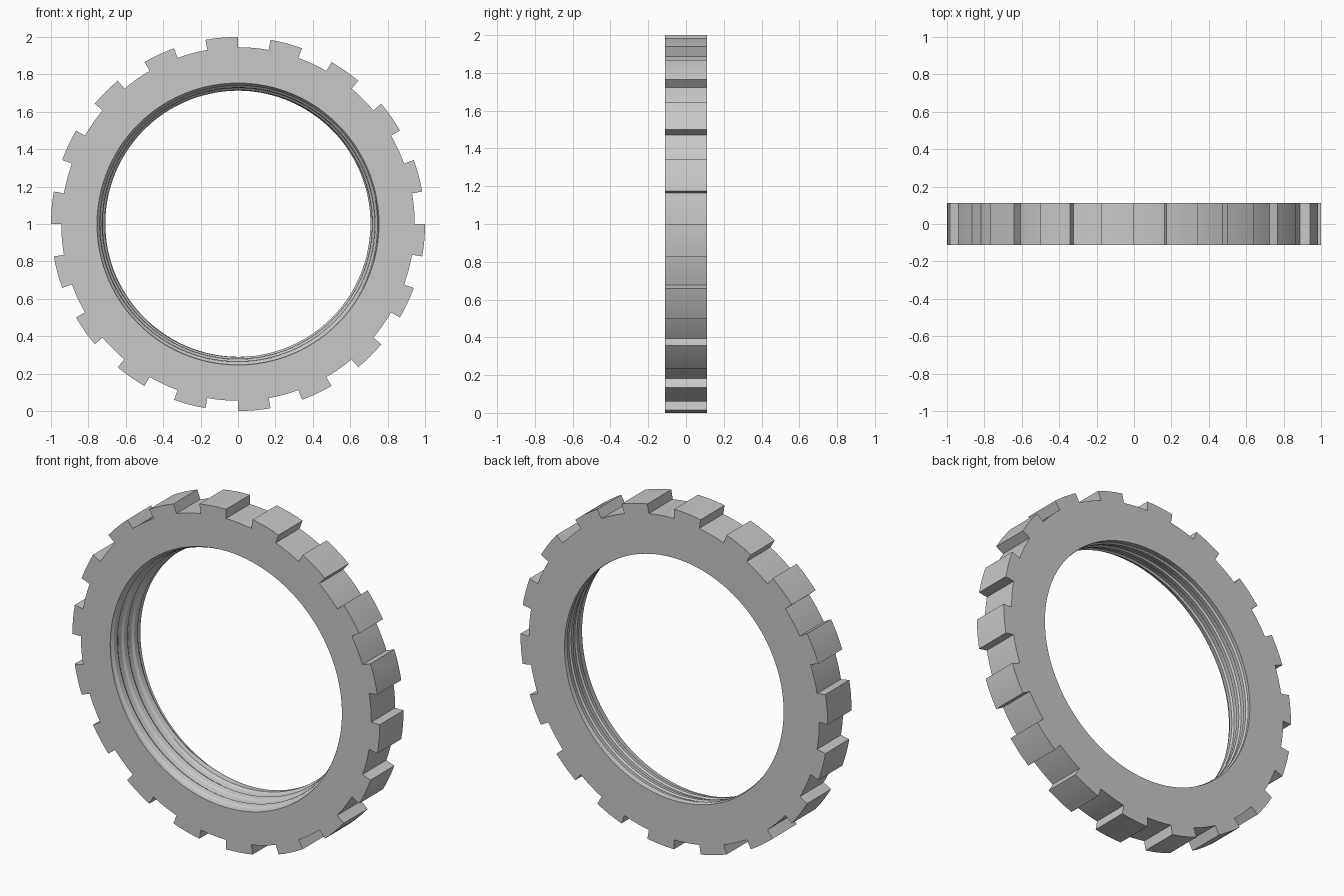
import bpy, bmesh, math

if "Cube" in bpy.data.objects:
    bpy.data.objects.remove(bpy.data.objects["Cube"], do_unlink=True)

HALF = 0.111            # half thickness
ROOT, TIP = 0.945, 1.0  # outer radii
TEETH, STEPS = 18, 8    # facets per tooth spacing
N = TEETH * STEPS
TURNS = 3
PITCH = 2 * HALF / TURNS
# one thread turn: (fraction of the pitch, depth weight)
THREAD = [(0.0, 0.0), (0.35, 0.0), (0.5, 1.0), (0.85, 1.0), (1.0, 0.0)]

bm = bmesh.new()
cache = {}


def vert(angle, r, y):
    """Shared vertex in cylinder coordinates, angle from the lowest point."""
    co = (r * math.sin(angle), y, 1 - r * math.cos(angle))
    key = tuple(round(c, 5) + 0.0 for c in co)
    if key not in cache:
        cache[key] = bm.verts.new(co)
    return cache[key]


def face(*corners):
    vs = list(dict.fromkeys(corners))
    if len(vs) > 2 and not bm.faces.get(vs):
        bm.faces.new(vs)


def bore_radius(angle, y):
    """Tapered bore with a helical thread that fades out at both rims."""
    phase = ((y + HALF) / PITCH - angle / math.tau) % 1.0
    if phase > 1 - 1e-6:
        phase = 0.0
    for (f0, d0), (f1, d1) in zip(THREAD, THREAD[1:]):
        if f0 <= phase <= f1:
            depth = d0 + (d1 - d0) * (phase - f0) / (f1 - f0)
            break
    taper = (y + HALF) / (2 * HALF)
    fade = min(1, (HALF - abs(y)) / 0.02)
    return 0.754 - 0.041 * taper - 0.009 * depth * fade


def bore_vert(i, row):
    angle = math.tau * i / N
    y = -HALF + PITCH * (row + i / N)
    y = min(HALF, max(-HALF, y))
    return vert(angle, bore_radius(angle, y), y)


# threaded bore, clipped at both faces
rows = [k + f for k in range(-1, TURNS + 1) for f, _ in THREAD[:-1]] + [TURNS + 1]
for i in range(N):
    for r0, r1 in zip(rows, rows[1:]):
        face(bore_vert(i, r0), bore_vert(i + 1, r0),
             bore_vert(i + 1, r1), bore_vert(i, r1))

# flat sides, gaps and teeth
for i in range(N):
    a, b = math.tau * i / N, math.tau * (i + 1) / N
    is_tooth = i % STEPS < STEPS // 2
    for y in (-HALF, HALF):
        face(vert(a, bore_radius(a, y), y), vert(b, bore_radius(b, y), y),
             vert(b, ROOT, y), vert(a, ROOT, y))
        if is_tooth:
            face(vert(a, ROOT, y), vert(b, ROOT, y), vert(b, TIP, y), vert(a, TIP, y))
    r = TIP if is_tooth else ROOT
    face(vert(a, r, -HALF), vert(b, r, -HALF), vert(b, r, HALF), vert(a, r, HALF))
    if i % (STEPS // 2) == 0:  # radial tooth flank
        face(vert(a, ROOT, -HALF), vert(a, TIP, -HALF),
             vert(a, TIP, HALF), vert(a, ROOT, HALF))

bmesh.ops.recalc_face_normals(bm, faces=bm.faces)
mesh = bpy.data.meshes.new("notched_ring")
bm.to_mesh(mesh)
bm.free()
ring = bpy.data.objects.new("notched_ring", mesh)
bpy.context.collection.objects.link(ring)

# plain grey metal
grey = bpy.data.materials.new("grey")
grey.use_nodes = True
color = (0.58, 0.58, 0.58, 1)
grey.diffuse_color = color
grey.node_tree.nodes["Principled BSDF"].inputs["Base Color"].default_value = color
mesh.materials.append(grey)

bpy.ops.object.select_all(action="DESELECT")
ring.select_set(True)
bpy.context.view_layer.objects.active = ring
bpy.ops.object.shade_smooth_by_angle(angle=math.radians(20))
